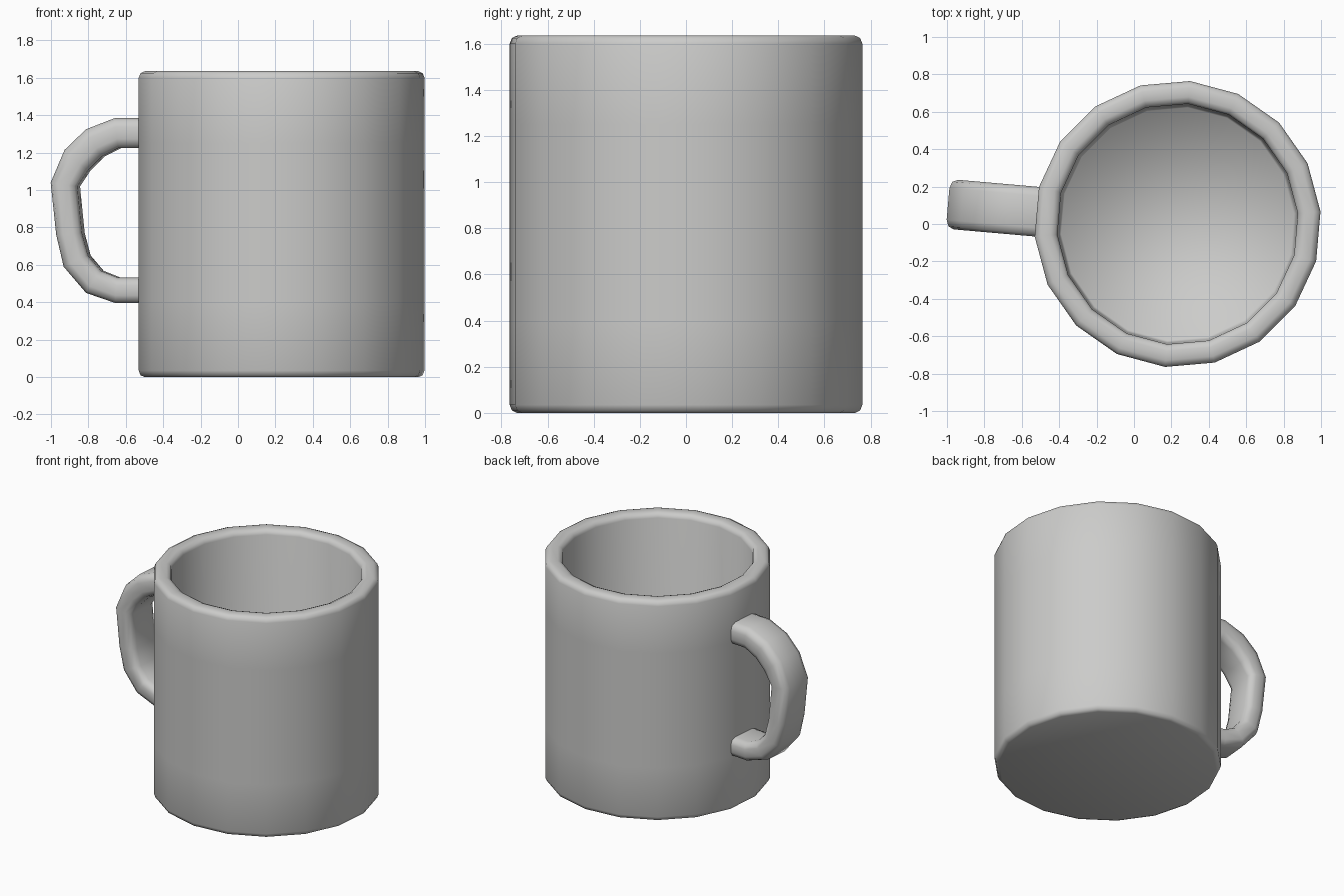
import bpy, math
from mathutils import Vector

if "Cube" in bpy.data.objects:
    bpy.data.objects.remove(bpy.data.objects["Cube"])

CENTRE = Vector((0.233, 0.0, 0.0))
TURN = math.radians(5)
SIDES = 18

grey = bpy.data.materials.new("light grey ceramic")
grey.diffuse_color = (0.6, 0.6, 0.59, 1)
grey.use_nodes = True
grey.node_tree.nodes["Principled BSDF"].inputs["Base Color"].default_value = grey.diffuse_color


def make_object(name, verts, faces):
    mesh = bpy.data.meshes.new(name)
    mesh.from_pydata(verts, [], faces)
    mesh.materials.append(grey)
    for p in mesh.polygons:
        p.use_smooth = True
    mesh.update()
    obj = bpy.data.objects.new(name, mesh)
    bpy.context.collection.objects.link(obj)
    return obj


def bridge(rings, n):
    """Quads joining consecutive closed rings of n vertices."""
    return [(r * n + i, r * n + (i + 1) % n,
             (r + 1) * n + (i + 1) % n, (r + 1) * n + i)
            for r in range(rings - 1) for i in range(n)]


# Cup: outside wall, rounded rim, inside wall and floor (radius, height)
profile = [(0.735, 0.0), (0.757, 0.01), (0.767, 0.035), (0.767, 0.4),
           (0.767, 1.25), (0.767, 1.60), (0.757, 1.625), (0.732, 1.636),
           (0.682, 1.636), (0.656, 1.625), (0.645, 1.60), (0.638, 0.16),
           (0.625, 0.13)]
verts = []
for r, z in profile:
    for i in range(SIDES):
        a = TURN + 2 * math.pi * i / SIDES
        verts.append(CENTRE + Vector((r * math.cos(a), r * math.sin(a), z)))
faces = bridge(len(profile), SIDES)
last = (len(profile) - 1) * SIDES
faces.append(tuple(reversed(range(SIDES))))
faces.append(tuple(range(last, last + SIDES)))
make_object("cup", verts, faces)

# Handle: rounded strap swept between an outer and inner outline (x, z)
outer = [(-0.515, 1.385), (-0.655, 1.385), (-0.81, 1.325), (-0.925, 1.215),
         (-1.0, 1.04), (-0.97, 0.76), (-0.93, 0.59), (-0.81, 0.45),
         (-0.65, 0.395), (-0.515, 0.395)]
inner = [(-0.515, 1.225), (-0.635, 1.225), (-0.725, 1.18), (-0.80, 1.105),
         (-0.857, 1.02), (-0.832, 0.77), (-0.80, 0.65), (-0.73, 0.568),
         (-0.64, 0.532), (-0.515, 0.532)]
half = [(0.085, 1.0), (0.12, 0.91), (0.133, 0.7),
        (0.133, 0.3), (0.12, 0.09), (0.085, 0.0)]
section = half + [(-w, t) for w, t in reversed(half)]
out_dir = Vector((-math.cos(TURN), math.sin(TURN), 0))
side_dir = Vector((math.sin(TURN), math.cos(TURN), 0))
verts = []
for (xo, zo), (xi, zi) in zip(outer, inner):
    for w, t in section:
        reach = 0.232 - (xi + (xo - xi) * t)
        verts.append(CENTRE + out_dir * reach + side_dir * w
                     + Vector((0, 0, zi + (zo - zi) * t)))
handle = make_object("handle", verts, bridge(len(outer), len(section)))

# Make the handle faces point outward
import bmesh
bm = bmesh.new()
bm.from_mesh(handle.data)
ends = [e for e in bm.edges if e.is_boundary]
bmesh.ops.holes_fill(bm, edges=ends, sides=0)
bmesh.ops.recalc_face_normals(bm, faces=bm.faces)
# Hidden end caps are dropped again so the shading stays clean at the wall
caps = [f for f in bm.faces if len(f.verts) > 4]
bmesh.ops.delete(bm, geom=caps, context='FACES_ONLY')
bm.to_mesh(handle.data)
bm.free()
